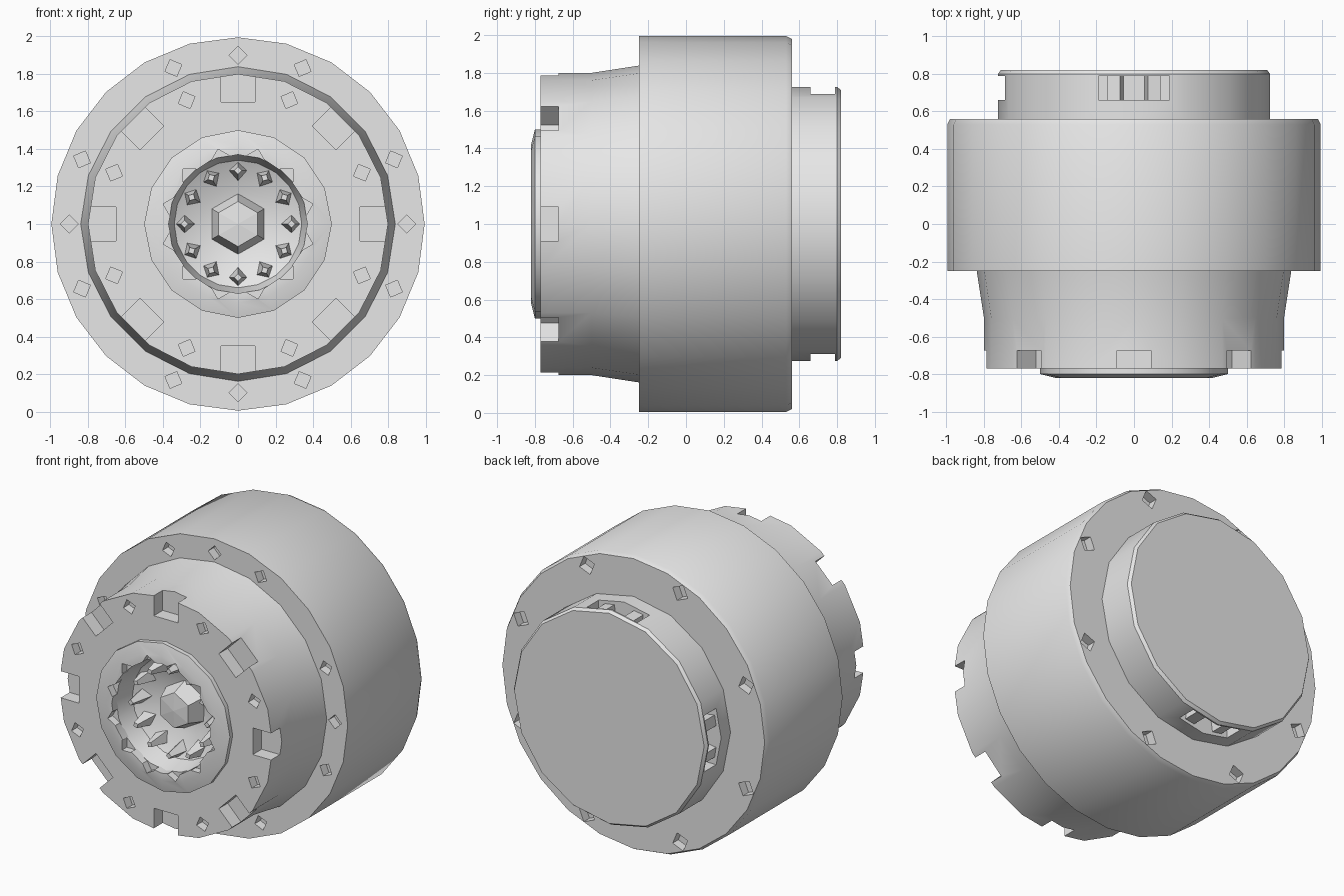
import bpy, bmesh
from math import pi, cos, sin, radians
from mathutils import Matrix, Vector

if "Cube" in bpy.data.objects:
    bpy.data.objects.remove(bpy.data.objects["Cube"], do_unlink=True)

GREY = (0.8, 0.8, 0.8, 1.0)
metal = bpy.data.materials.new("light grey metal")
metal.use_nodes = True
metal.diffuse_color = GREY
metal.node_tree.nodes["Principled BSDF"].inputs["Base Color"].default_value = GREY


def finish(name, bm):
    """Turn a bmesh into a named grey object."""
    bmesh.ops.recalc_face_normals(bm, faces=bm.faces[:])
    mesh = bpy.data.meshes.new(name)
    bm.to_mesh(mesh)
    bm.free()
    mesh.materials.append(metal)
    obj = bpy.data.objects.new(name, mesh)
    bpy.context.collection.objects.link(obj)
    return obj


def lathe(name, profile, sides, closed=False):
    """Spin (radius, y) points round the model's long axis."""
    bm = bmesh.new()
    verts = [bm.verts.new((0, y, 1 + r)) for r, y in profile]
    edges = [bm.edges.new(pair) for pair in zip(verts, verts[1:])]
    if closed:
        edges.append(bm.edges.new((verts[-1], verts[0])))
    bmesh.ops.spin(bm, geom=verts + edges, cent=(0, 0, 1), axis=(0, 1, 0),
                   angle=2 * pi, steps=sides, use_merge=True)
    bmesh.ops.remove_doubles(bm, verts=bm.verts[:], dist=0.0005)
    return finish(name, bm)


def around(angle, radius, y):
    """Placement at an angle round the axis, local z pointing outward."""
    a = radians(angle)
    return (Matrix.Translation((0, y, 1)) @ Matrix.Rotation(a, 4, 'Y')
            @ Matrix.Translation((0, 0, radius)))


def add_box(bm, angle, radius, y, size):
    bmesh.ops.create_cube(bm, matrix=around(angle, radius, y)
                          @ Matrix.Diagonal(Vector((*size, 1))))


def add_socket(bm, angle, radius, y, width=0.048, depth=0.12):
    bmesh.ops.create_cone(bm, cap_ends=True, segments=4, radius1=width,
                          radius2=width, depth=depth,
                          matrix=around(angle, radius, y)
                          @ Matrix.Rotation(pi / 2, 4, 'X'))


def carve(obj, bm):
    """Subtract the cutter shapes from an object."""
    cutter = finish("cutter", bm)
    cutter.hide_render = True
    mod = obj.modifiers.new("carve", 'BOOLEAN')
    mod.operation = 'DIFFERENCE'
    mod.solver = 'EXACT'
    mod.object = cutter
    bpy.context.view_layer.objects.active = obj
    bpy.ops.object.modifier_apply(modifier=mod.name)
    bpy.data.objects.remove(cutter, do_unlink=True)


def smooth(obj):
    bpy.ops.object.select_all(action='DESELECT')
    obj.select_set(True)
    bpy.context.view_layer.objects.active = obj
    bpy.ops.object.shade_smooth_by_angle(angle=radians(32))


# Large middle drum with bolt sockets in both faces
drum = lathe("main_drum", [(0, -0.25), (0.995, -0.25), (0.995, 0.53),
                           (0.98, 0.56), (0, 0.56)], 24)
cuts = bmesh.new()
for k in range(16):
    if k % 4 != 2:
        add_socket(cuts, k * 22.5, 0.9, -0.25)
for k in range(8):
    add_socket(cuts, k * 45 + 22.5, 0.91, 0.56, 0.06)
carve(drum, cuts)

# Flared front collar with a central bore, rim notches and sockets
collar = lathe("front_collar", [(0, -0.24), (0.84, -0.24), (0.8, -0.5),
                                (0.8, -0.77), (0.37, -0.77), (0.34, -0.64),
                                (0.2, -0.57), (0, -0.55)], 20)
cuts = bmesh.new()
for k in range(8):
    add_box(cuts, k * 45, 0.78, -0.76, (0.18, 0.17, 0.26))
    add_socket(cuts, k * 45 + 22.5, 0.715, -0.77)
carve(collar, cuts)

# Raised ring round the bore, nicked along its inner edge
ring = lathe("front_ring", [(0.5, -0.76), (0.5, -0.8), (0.42, -0.82),
                            (0.37, -0.82), (0.37, -0.76)], 16, closed=True)
cuts = bmesh.new()
for k in range(12):
    add_socket(cuts, k * 30 + 15, 0.365, -0.8)
carve(ring, cuts)

# Centre boss and a circle of small contact pins inside the bore
boss = lathe("centre_boss", [(0, -0.54), (0.17, -0.54), (0.12, -0.68),
                             (0, -0.69)], 6)
pins = bmesh.new()
for k in range(12):
    bmesh.ops.create_cone(pins, cap_ends=True, segments=4, radius1=0.02,
                          radius2=0.055, depth=0.16,
                          matrix=around(k * 30, 0.285, -0.66)
                          @ Matrix.Rotation(-pi / 2, 4, 'X'))
contact_pins = finish("contact_pins", pins)

# Rear cap with slots in its top, bottom and right side
cap = lathe("rear_cap", [(0, 0.55), (0.725, 0.55), (0.725, 0.8),
                         (0.71, 0.82), (0, 0.82)], 16)
cuts = bmesh.new()
for angle in (0, 180, 270):
    add_box(cuts, angle, 0.7, 0.725, (0.38, 0.13, 0.24))
carve(cap, cuts)

# Small blocks seated in the cap slots
blocks = bmesh.new()
for angle in (0, 180, 270):
    for side in (-1, 1):
        add_box(blocks, angle + side * 9, 0.62, 0.725, (0.07, 0.13, 0.14))
slot_blocks = finish("slot_blocks", blocks)

for part in (drum, collar, ring, cap):
    smooth(part)
